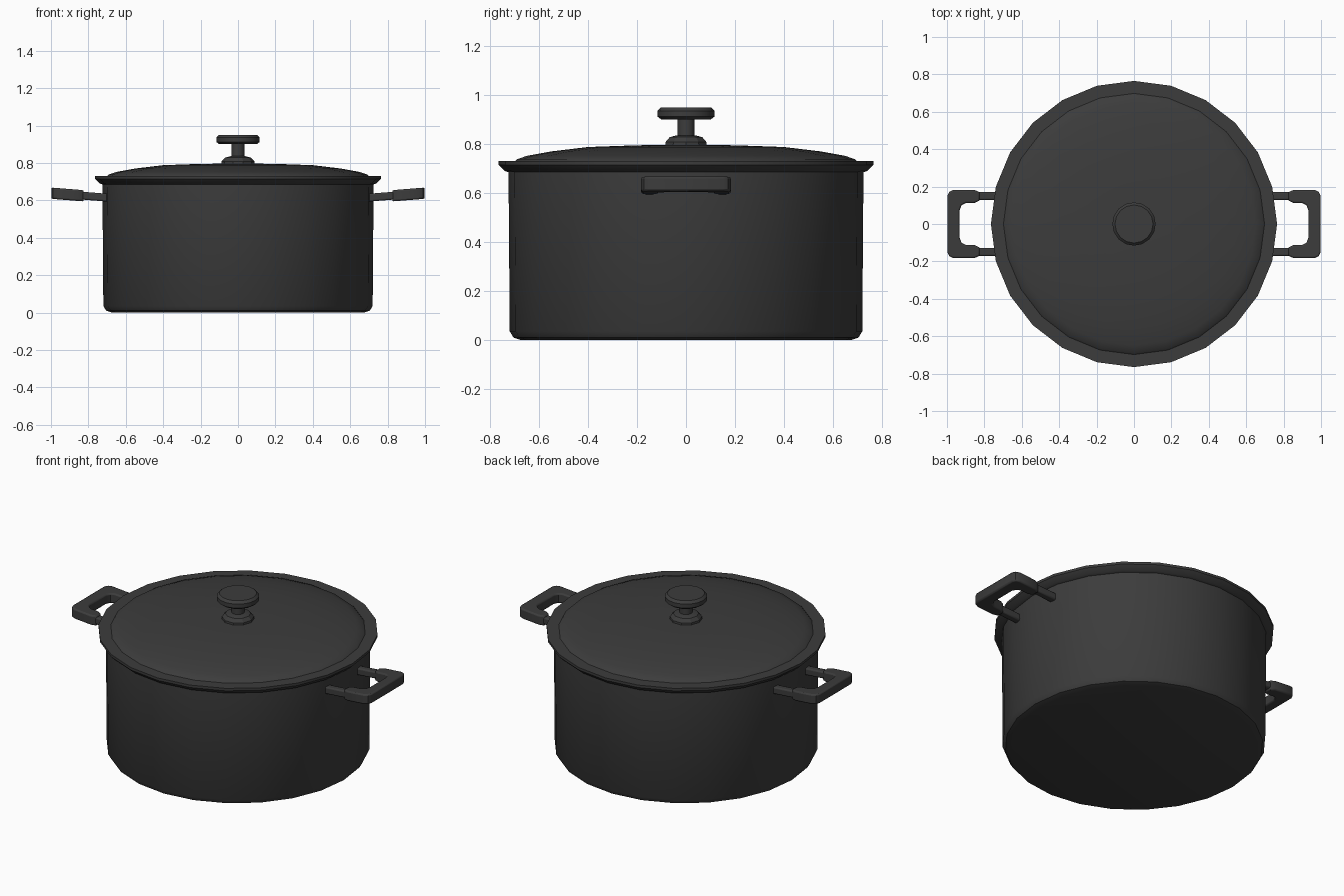
import bpy, bmesh, math

if "Cube" in bpy.data.objects:
    bpy.data.objects.remove(bpy.data.objects["Cube"])

iron = bpy.data.materials.new("dark_iron")
iron.diffuse_color = (0.045, 0.045, 0.045, 1)
iron.use_nodes = True
iron.node_tree.nodes["Principled BSDF"].inputs["Base Color"].default_value = iron.diffuse_color


def finish(name, bm, angle=35, bevel=0):
    """Turn a bmesh into a shaded object."""
    bmesh.ops.recalc_face_normals(bm, faces=bm.faces)
    me = bpy.data.meshes.new(name)
    bm.to_mesh(me)
    bm.free()
    me.materials.append(iron)
    ob = bpy.data.objects.new(name, me)
    bpy.context.collection.objects.link(ob)
    if bevel:
        mod = ob.modifiers.new("soft_edges", 'BEVEL')
        mod.width = bevel
        mod.segments = 2
        mod.limit_method = 'ANGLE'
        mod.angle_limit = math.radians(40)
    bpy.context.view_layer.objects.active = ob
    ob.select_set(True)
    bpy.ops.object.shade_smooth_by_angle(angle=math.radians(angle))
    ob.select_set(False)
    return ob


def lathe(name, profile, sides, angle=35):
    """Spin a list of (radius, height) points round the z axis."""
    bm = bmesh.new()
    vs = [bm.verts.new((r, 0, z)) for r, z in profile]
    es = [bm.edges.new(p) for p in zip(vs, vs[1:])]
    bmesh.ops.spin(bm, geom=vs + es, axis=(0, 0, 1), cent=(0, 0, 0),
                   angle=2 * math.pi, steps=sides, use_merge=True)
    bmesh.ops.remove_doubles(bm, verts=bm.verts, dist=1e-4)
    return finish(name, bm, angle)


# Pot: floor, wall, flared rim and inner wall
lathe("pot_body", [(0, 0.0), (0.675, 0.0), (0.705, 0.01), (0.72, 0.035),
                   (0.725, 0.685), (0.74, 0.69), (0.765, 0.715),
                   (0.765, 0.73), (0.69, 0.73), (0.68, 0.69),
                   (0.68, 0.04), (0, 0.04)], 24)

# Domed lid sitting inside the rim
lathe("lid", [(0, 0.70), (0.67, 0.70), (0.70, 0.728), (0.69, 0.738),
              (0.65, 0.752), (0.55, 0.77), (0.40, 0.788), (0.2, 0.795),
              (0, 0.797)], 24)

# Knob: foot, stem and cap
lathe("knob_foot", [(0, 0.785), (0.09, 0.785), (0.088, 0.808),
                    (0.07, 0.828), (0.04, 0.836), (0, 0.836)], 10, 25)
lathe("knob_stem", [(0.036, 0.82), (0.036, 0.91)], 10, 40)
lathe("knob_cap", [(0, 0.9), (0.1, 0.9), (0.116, 0.912), (0.116, 0.936),
                   (0.102, 0.95), (0, 0.95)], 16, 30)


def slope(x, side):
    """Handles rise gently outwards."""
    return 0.616 + 0.08 * (x - 0.72)


def prism(name, outline, thick, side, bevel):
    """Extrude an outline, following the handle's slope."""
    bm = bmesh.new()
    f = bm.faces.new([bm.verts.new((side * x, y, slope(x, side) - thick / 2))
                      for x, y in outline])
    top = bmesh.ops.extrude_face_region(bm, geom=[f])["geom"]
    bmesh.ops.translate(bm, vec=(0, 0, thick),
                        verts=[g for g in top if isinstance(g, bmesh.types.BMVert)])
    return finish(name, bm, 35, bevel)


# Handles: a U-shaped grip on two thin arms, on each side
half_grip = [(0.998, 0.15), (0.988, 0.172), (0.965, 0.183), (0.855, 0.183),
             (0.825, 0.17), (0.825, 0.125), (0.855, 0.112), (0.90, 0.112),
             (0.922, 0.10), (0.932, 0.075)]
grip = half_grip + [(x, -y) for x, y in reversed(half_grip)]
for side, label in ((1, "right"), (-1, "left")):
    prism(label + "_handle_grip", grip, 0.06, side, 0.008)
    for s, end in ((1, "back"), (-1, "front")):
        arm = [(0.68, s * 0.128), (0.85, s * 0.128),
               (0.85, s * 0.171), (0.68, s * 0.171)]
        prism(f"{label}_handle_{end}_arm", arm, 0.042, side, 0.008)
